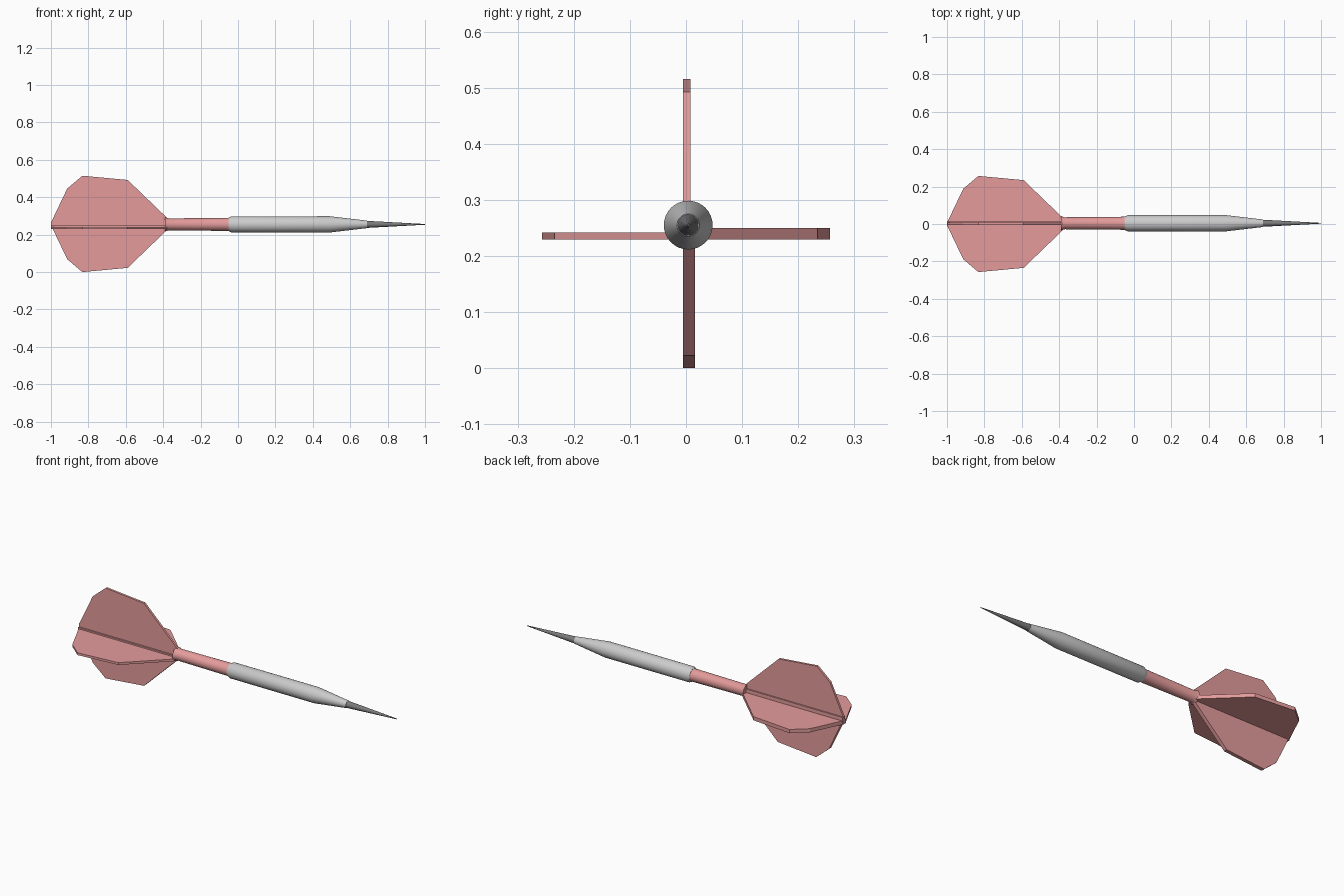
import bpy, bmesh, math

if "Cube" in bpy.data.objects:
    bpy.data.objects.remove(bpy.data.objects["Cube"])

CY, CZ = 0.004, 0.255   # dart axis


def material(name, rgb):
    m = bpy.data.materials.new(name)
    m.diffuse_color = (*rgb, 1)
    m.use_nodes = True
    m.node_tree.nodes["Principled BSDF"].inputs["Base Color"].default_value = m.diffuse_color
    return m


def make(name, bm, mat=None, smooth=False):
    bmesh.ops.recalc_face_normals(bm, faces=bm.faces)
    me = bpy.data.meshes.new(name)
    bm.to_mesh(me)
    bm.free()
    ob = bpy.data.objects.new(name, me)
    bpy.context.collection.objects.link(ob)
    if mat:
        me.materials.append(mat)
    if smooth:
        bpy.ops.object.select_all(action='DESELECT')
        ob.select_set(True)
        bpy.context.view_layer.objects.active = ob
        bpy.ops.object.shade_smooth_by_angle(angle=math.radians(30))
    return ob


def turned(name, profile, mat=None, n=32):
    """Closed body of revolution about the dart axis from (x, radius) pairs."""
    bm = bmesh.new()
    rings = []
    for x, r in profile:
        rings.append([bm.verts.new((x, CY + r * math.cos(2 * math.pi * i / n),
                                    CZ + r * math.sin(2 * math.pi * i / n)))
                      for i in range(n)])
    for a, b in zip(rings, rings[1:]):
        for i in range(n):
            j = (i + 1) % n
            bm.faces.new((a[i], a[j], b[j], b[i]))
    bm.faces.new(rings[0])
    bm.faces.new(rings[-1])
    return make(name, bm, mat, True)


# Flight outline: (x, distance from the dart axis)
OUTLINE = [(-1, -0.012), (-1, 0.008), (-0.913, 0.19), (-0.832, 0.2585),
           (-0.59, 0.236), (-0.38, 0.034), (-0.38, -0.012)]


def flight(name, vertical, sign, lo, hi, mat):
    """Flat plate spanning lo..hi across its thickness."""
    bm = bmesh.new()
    sides = []
    for t in (lo, hi):
        ring = []
        for x, r in OUTLINE:
            if vertical:
                co = (x, t, 0.2575 + sign * (r - 0.001))
            else:
                co = (x, sign * (r - 0.0015), t)
            ring.append(bm.verts.new(co))
        sides.append(ring)
        bm.faces.new(ring)
    a, b = sides
    for i in range(len(a)):
        j = (i + 1) % len(a)
        bm.faces.new((a[i], a[j], b[j], b[i]))
    return make(name, bm, mat)


red = material("red", (0.78, 0.33, 0.33))
dark = material("dark_metal", (0.2, 0.2, 0.2))

# Body
turned("point", [(0.685, 0.019), (1.0, 0.002)], dark)
turned("barrel", [(-0.05, 0.036), (-0.035, 0.043), (0.49, 0.0435), (0.69, 0.02)])
turned("shaft", [(-0.39, 0.038), (-0.37, 0.032), (-0.045, 0.035)], red)

# Four flights
flight("flight_top", True, 1, -0.005, 0.008, red)
flight("flight_bottom", True, -1, -0.005, 0.016, red)
flight("flight_front", False, -1, 0.229, 0.242, red)
flight("flight_back", False, 1, 0.229, 0.250, red)
